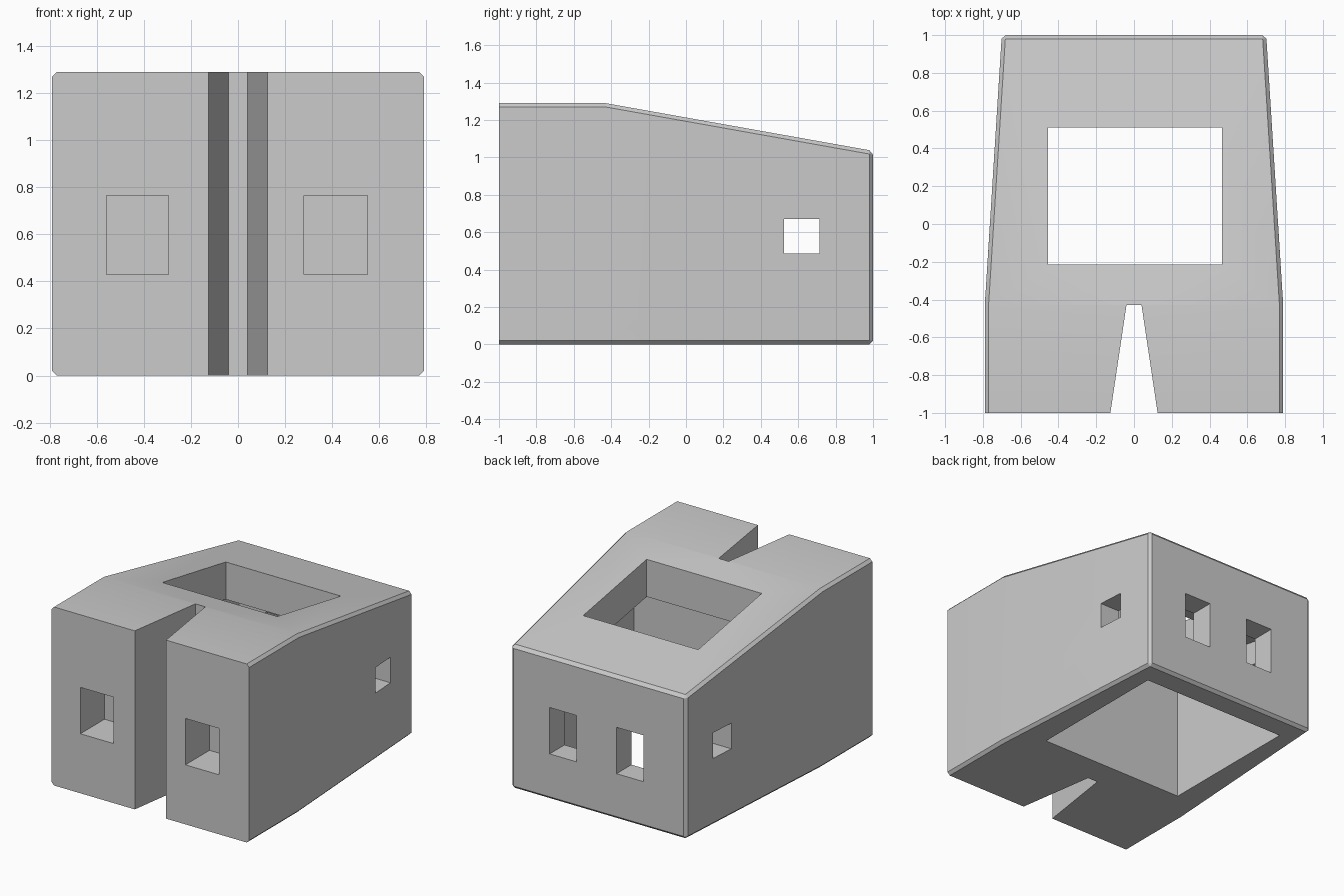
import bpy
import bmesh

if "Cube" in bpy.data.objects:
    bpy.data.objects.remove(bpy.data.objects["Cube"], do_unlink=True)

WIDTH, HEIGHT, FOLD, BACK_TOP = 0.79, 1.29, -0.43, 1.035
CHAMFER = 0.02


def loft(name, sections, chamfer=0):
    """Solid through rectangular sections (y, x0, x1, z0, z1), front to back."""
    bm = bmesh.new()
    rings = [[bm.verts.new(p) for p in ((x0, y, z0), (x1, y, z0), (x1, y, z1), (x0, y, z1))]
             for y, x0, x1, z0, z1 in sections]
    for a, b in zip(rings, rings[1:]):
        for i in range(4):
            j = (i + 1) % 4
            bm.faces.new((a[i], a[j], b[j], b[i]))
    bm.faces.new(rings[0])
    bm.faces.new(rings[-1])
    bmesh.ops.recalc_face_normals(bm, faces=bm.faces)
    if chamfer:
        # Long edges and the rim of the back face; the front rim stays sharp
        front = set(rings[0])
        edges = [e for e in bm.edges
                 if e.calc_face_angle() > 0.5 and not set(e.verts) <= front]
        bmesh.ops.bevel(bm, geom=edges, offset=chamfer, segments=1,
                        affect='EDGES', profile=0.5)
    mesh = bpy.data.meshes.new(name)
    bm.to_mesh(mesh)
    bm.free()
    obj = bpy.data.objects.new(name, mesh)
    bpy.context.collection.objects.link(obj)
    return obj


def box(name, x, y, z):
    return loft(name, [(y[0], *x, *z), (y[1], *x, *z)])


def cut(target, cutter):
    cutter.hide_render = True
    mod = target.modifiers.new(cutter.name, 'BOOLEAN')
    mod.operation = 'DIFFERENCE'
    mod.solver = 'EXACT'
    mod.object = cutter
    bpy.context.view_layer.objects.active = target
    bpy.ops.object.modifier_apply(modifier=mod.name)
    bpy.data.objects.remove(cutter, do_unlink=True)


def roof(y):
    return HEIGHT + (BACK_TOP - HEIGHT) * (y - FOLD) / (1 - FOLD)


# Tapered housing with a sloping roof
body = loft("housing", [(-1, -WIDTH, WIDTH, 0, HEIGHT),
                        (FOLD, -WIDTH, WIDTH, 0, HEIGHT),
                        (1, -0.7, 0.7, 0, BACK_TOP)], CHAMFER)

# Wedge-shaped slot in the front
cut(body, loft("front_slot", [(-1.57, -0.21, 0.21, -1, 2),
                              (FOLD, -0.04, 0.04, -1, 2)]))

# Cavity open below, its ceiling parallel to the roof
cut(body, loft("cavity", [(y, -0.575, 0.575, -1, roof(y) - 0.27) for y in (-0.23, 0.83)]))

# Opening through the roof
cut(body, box("roof_opening", (-0.455, 0.465), (-0.215, 0.51), (0.5, 2)))

# Window through both side walls
cut(body, box("side_windows", (-2, 2), (0.525, 0.715), (0.485, 0.67)))

# Blind front pockets and back windows
for x in ((-0.56, -0.295), (0.28, 0.55)):
    cut(body, box("front_pocket", x, (-2, -0.725), (0.43, 0.765)))
for x in ((-0.36, -0.145), (0.175, 0.39)):
    cut(body, box("back_window", x, (0.7, 2), (0.33, 0.665)))

# Grey finish
grey = bpy.data.materials.new("plain grey")
grey.use_nodes = True
colour = (0.6, 0.6, 0.6, 1)
grey.diffuse_color = colour
grey.node_tree.nodes["Principled BSDF"].inputs["Base Color"].default_value = colour
body.data.materials.clear()
body.data.materials.append(grey)
for face in body.data.polygons:
    face.material_index = 0

bpy.ops.object.select_all(action='DESELECT')
body.select_set(True)
bpy.context.view_layer.objects.active = body
bpy.ops.object.shade_smooth_by_angle(angle=0.52)
